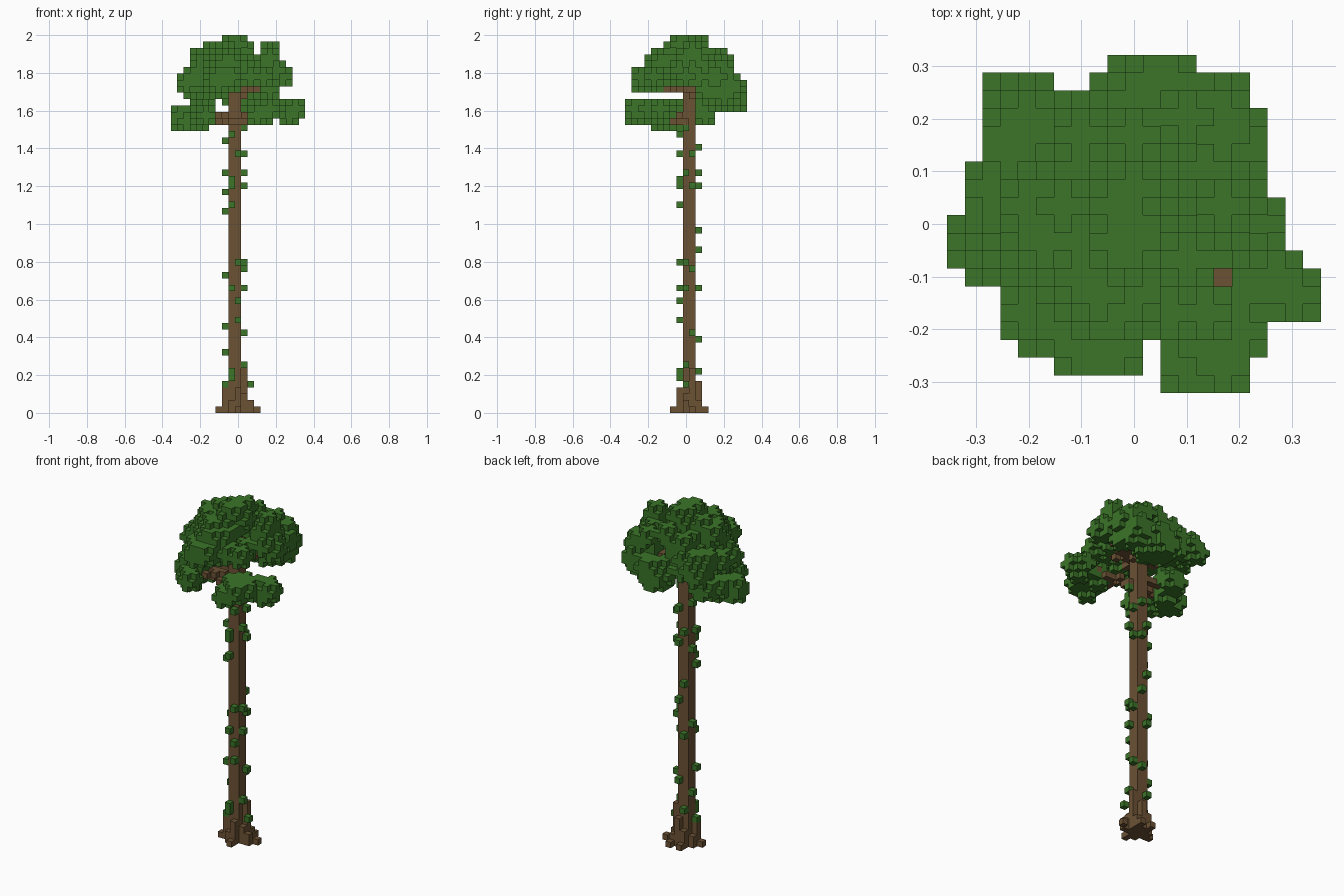
import bpy, bmesh, random
from itertools import product
from mathutils import Vector

random.seed(4)
UNIT = 2 / 59  # edge of one block

cube = bpy.data.objects.get("Cube")
if cube:
    bpy.data.objects.remove(cube, do_unlink=True)


def material(name, color):
    mat = bpy.data.materials.new(name)
    mat.use_nodes = True
    mat.diffuse_color = color
    mat.node_tree.nodes["Principled BSDF"].inputs["Base Color"].default_value = color
    return mat


BARK = material("bark brown", (0.147, 0.083, 0.034, 1))
LEAF = material("leaf green", (0.043, 0.176, 0.021, 1))
filled = set()   # every block of the whole tree
parts = []       # (name, material, blocks)


def add_part(name, mat, blocks):
    new = set(blocks) - filled
    filled.update(new)
    parts.append((name, mat, new))


def column(x, y, height):
    return {(x, y, z) for z in range(height)}


def line(start, end):
    a, b = Vector(start), Vector(end)
    n = int(max(abs(c) for c in b - a)) * 2
    return {tuple(round(c) for c in a.lerp(b, i / n)) for i in range(n + 1)}


# A small tuft: three blocks each way, without the eight corners
TUFT = [o for o in product((-1, 0, 1), repeat=3) if sum(map(abs, o)) < 3]


def tuft(center):
    return {tuple(c + d for c, d in zip(center, o)) for o in TUFT}


def clump(center, radii):
    """Loose cluster of tufts scattered inside an ellipsoid."""
    spans = [range(int(c - r) - 1, int(c + r) + 2) for c, r in zip(center, radii)]
    blocks = set()
    for cell in product(*spans):
        inside = sum(((p - c) / r) ** 2 for p, c, r in zip(cell, center, radii)) <= 1
        if inside and random.random() < 0.25:
            blocks |= tuft(cell)
    return blocks


# Trunk
add_part("trunk", BARK, set().union(*(column(x, y, 50) for x in (-1, 0) for y in (0, 1))))

# Roots: short columns leaning on the trunk, and toes on the ground
roots = [(-2, 0, 4), (-2, 1, 2), (1, 1, 7), (1, 0, 3), (2, 0, 2), (0, -1, 4),
         (-1, -1, 2), (-1, 2, 3), (0, 2, 5), (1, 2, 2), (-3, 0, 1), (3, 1, 1),
         (0, -2, 1), (-1, 3, 1), (1, 3, 1)]
add_part("roots", BARK, set().union(*(column(*r) for r in roots)))

# Leaf clumps: centre and radii, in blocks, of the tuft scatter
lower_clumps = {
    "left": ((-7, -1, 45.6), (2.3, 2.2, 1)),
    "left_top": ((-6, -2, 46.5), (1.1, 2.2, 1)),
    "left_front": ((-5.2, -4, 45.8), (1.3, 2.2, 1.1)),
    "left_back": ((-5.5, 2, 46.4), (1.2, 1.4, 1)),
    "front": ((4, -5.8, 46.7), (2.3, 2.6, 1)),
    "right": ((7, -4, 46.7), (2, 1.6, 1)),
}
upper_clumps = {
    "back": ((1, 6, 49), (2.6, 2.5, 1.8)),
    "back_right": ((4.3, 5, 50.6), (2.3, 2.5, 2.1)),
    "back_right_top": ((4, 4, 53), (2.5, 2.5, 1.6)),
    "back_left": ((-5.3, 5, 51.2), (2.4, 2.5, 1.8)),
    "back_top": ((-1, 4.5, 53.5), (2.7, 2.2, 1.7)),
    "left": ((-6, 0.5, 51.7), (2.5, 2.4, 1.2)),
    "left_top": ((-4, 1, 54.2), (2.5, 3.1, 1.9)),
    "right": ((5, 0, 52), (2.6, 2.6, 1.4)),
    "right_top": ((5, 1.5, 55), (1, 1.8, 1.6)),
    "front": ((-2, -5, 51.8), (2.7, 2.6, 1.2)),
    "front_top": ((-2, -3.2, 53.8), (3, 2.3, 1.4)),
    "front_right": ((3, -3.5, 52), (2, 1.8, 1)),
    "crown": ((-0.5, 0.3, 55.2), (1.8, 2.6, 2.2)),
}

# Branches run from the trunk into the clumps
branches = set()
for (x, y, z), _ in lower_clumps.values():
    branches |= line((0, 0, z - 1.6), (x * 0.7, y * 0.7, z))
for (x, y, z), _ in upper_clumps.values():
    branches |= line((0, 0, 49), (x * 0.8, y * 0.8, 51))
add_part("branches", BARK, branches)

for tier, clumps in (("lower", lower_clumps), ("upper", upper_clumps)):
    for name, shape in clumps.items():
        add_part(f"{tier}_leaves_{name}", LEAF, clump(*shape))

# Outermost tufts at the tips of the clumps
tips = [(-9, -1, 45), (-6, -5, 46), (-5, -6, 46), (-6, -2, 47),
        (9, -4, 47), (8, -4, 46), (3, -8, 46), (5, -8, 47), (6, -6, 47),
        (7, 0, 52), (-8, -1, 51), (-8, 2, 51), (-3, -7, 51), (-1, -7, 52),
        (-2, -5, 54), (0, 8, 48), (2, 8, 50), (-7, 7, 50), (-6, 7, 51),
        (5, 7, 51), (3, 6, 54), (6, 4, 52), (-6, 1, 55), (5, 1, 56),
        (-1, -1, 57), (0, 2, 57)]
add_part("leaf_tips", LEAF, set().union(*map(tuft, tips)))

# Vine blocks dotted over the four trunk sides, by height
vine_left = [44, 40, 37, 35, 23, 22, 19, 12, 7, 6]
vine_right = [42, 37, 34, 31, 21, 13, 9, 4]
vine_front = [43, 40, 36, 35, 32, 23, 19, 17, 14, 6, 5]
vine_back = [41, 37, 35, 28, 25, 19, 11, 6]
vines = {(2, 0, 4)}
for i, z in enumerate(vine_left):
    vines.add((1, i % 2, z))
for i, z in enumerate(vine_right):
    vines.add((-2, (i + 1) % 2, z))
for z in vine_front:
    vines.add((0 if z in (40, 23, 17, 14) else -1, -1, z))
for i, z in enumerate(vine_back):
    vines.add((-(i % 2), 2, z))
add_part("vines", LEAF, vines)


def build(name, mat, blocks):
    """Make one mesh from the outward faces of the blocks."""
    bm = bmesh.new()
    verts = {}

    def vert(p):
        key = tuple(round(c * 2) for c in p)
        if key not in verts:
            verts[key] = bm.verts.new((p.x * UNIT, p.y * UNIT, (p.z + 0.5) * UNIT))
        return verts[key]

    for block in sorted(blocks):
        for axis, sign in product(range(3), (-1, 1)):
            n = Vector((0, 0, 0))
            n[axis] = sign
            if tuple(int(b + c) for b, c in zip(block, n)) in filled:
                continue
            u = Vector((0, 0, 0))
            u[(axis + 1) % 3] = 1
            w = n.cross(u)
            mid = Vector(block) + n / 2
            corners = [mid + (a * u + b * w) / 2
                       for a, b in ((-1, -1), (1, -1), (1, 1), (-1, 1))]
            bm.faces.new([vert(c) for c in corners])
    mesh = bpy.data.meshes.new(name)
    bm.to_mesh(mesh)
    bm.free()
    mesh.materials.append(mat)
    bpy.context.collection.objects.link(bpy.data.objects.new(name, mesh))


for part in parts:
    if part[2]:
        build(*part)
